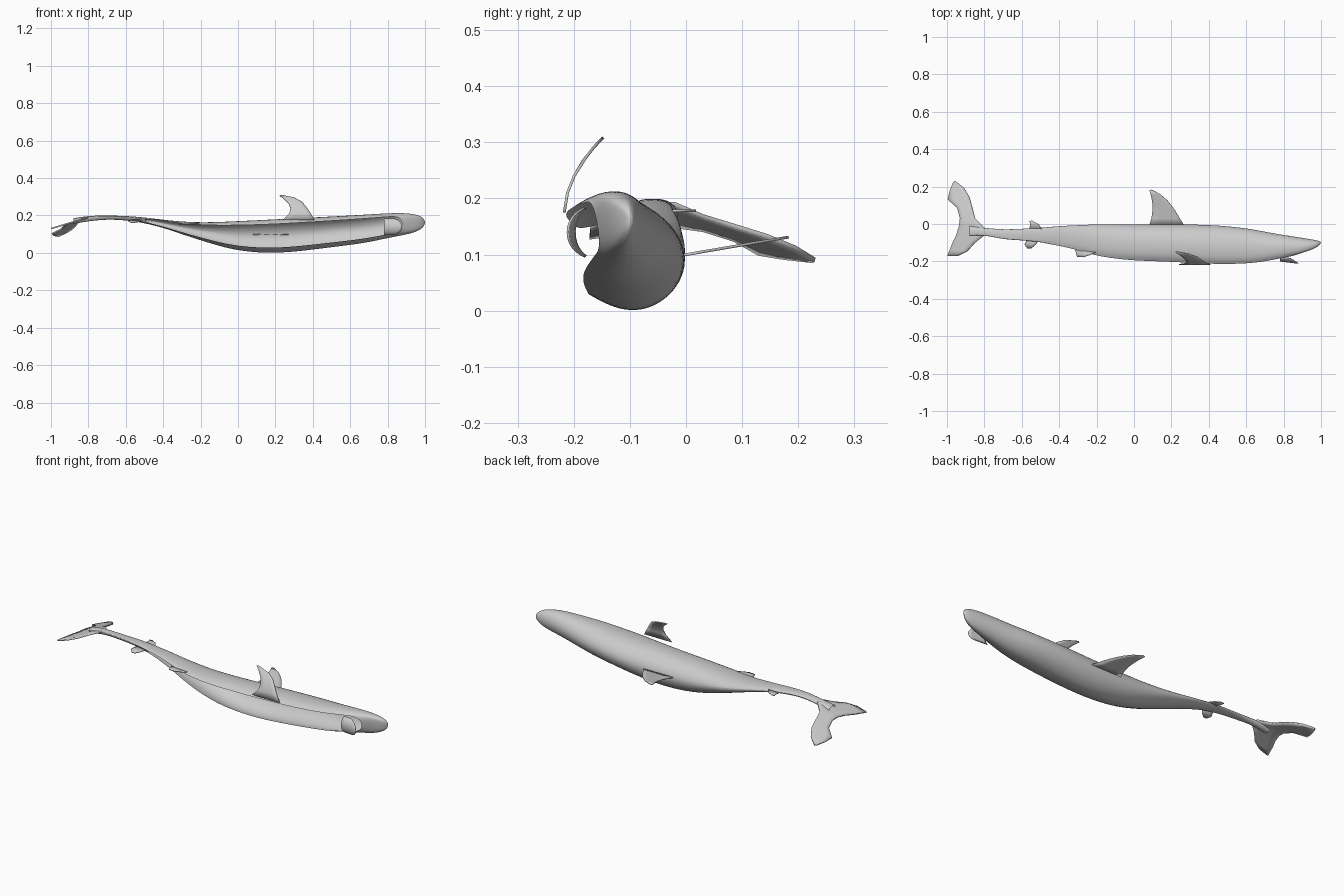
import bpy, bmesh, math

grey = bpy.data.materials.new("skin grey")
grey.diffuse_color = (0.6, 0.6, 0.6, 1)


def make(name, bm, thickness=0.0, levels=0):
    me = bpy.data.meshes.new(name)
    bm.to_mesh(me)
    bm.free()
    ob = bpy.data.objects.new(name, me)
    bpy.context.collection.objects.link(ob)
    me.materials.append(grey)
    if levels:
        sub = ob.modifiers.new("smooth", 'SUBSURF')
        sub.levels = sub.render_levels = levels
    if thickness:
        sol = ob.modifiers.new("thickness", 'SOLIDIFY')
        sol.thickness = thickness
        sol.offset = 0
    bpy.ops.object.select_all(action='DESELECT')
    bpy.context.view_layer.objects.active = ob
    ob.select_set(True)
    bpy.ops.object.shade_smooth_by_angle(angle=math.radians(50))
    return ob


# Body stations: x, back y, belly y, underside z, upper z
stations = [
    (-0.88, -0.01, -0.065, 0.155, 0.185), (-0.80, -0.02, -0.06, 0.17, 0.199),
    (-0.70, -0.03, -0.085, 0.18, 0.20), (-0.60, -0.025, -0.09, 0.175, 0.198),
    (-0.50, -0.02, -0.10, 0.16, 0.19), (-0.40, -0.01, -0.115, 0.135, 0.177),
    (-0.30, -0.005, -0.14, 0.10, 0.167), (-0.20, 0.0, -0.17, 0.068, 0.163),
    (-0.10, 0.0, -0.185, 0.037, 0.165), (0.0, 0.0, -0.195, 0.013, 0.17),
    (0.15, 0.0, -0.20, -0.002, 0.177), (0.30, 0.0, -0.207, 0.006, 0.185),
    (0.45, -0.005, -0.215, 0.025, 0.192), (0.60, -0.02, -0.212, 0.043, 0.20),
    (0.70, -0.04, -0.20, 0.058, 0.206), (0.80, -0.058, -0.18, 0.08, 0.212),
    (0.88, -0.07, -0.165, 0.095, 0.214), (0.94, -0.08, -0.145, 0.108, 0.208),
    (0.98, -0.087, -0.125, 0.127, 0.196), (1.0, -0.095, -0.105, 0.15, 0.175),
]
# Cross-section: back-to-belly fraction, height fraction; open on the belly
section = [(1.0, 0.72), (0.87, 0.93), (0.68, 1.0), (0.48, 1.0), (0.28, 0.88),
           (0.10, 0.58), (-0.01, 0.1), (0.03, -0.35), (0.14, -0.72),
           (0.32, -0.98), (0.50, -1.03), (0.68, -0.92), (0.85, -0.70)]
bm = bmesh.new()
rings = []
for x, y0, y1, z0, z1 in stations:
    zc, h = (z0 + z1) / 2, (z1 - z0) / 2
    rings.append([bm.verts.new((x, y0 + u * (y1 - y0), zc + v * h)) for u, v in section])
n = len(section)
for s, (a, b) in enumerate(zip(rings, rings[1:])):
    for i in range(n - 1):
        bm.faces.new((a[i], a[i + 1], b[i + 1], b[i]))
    # snout and tail stalk close around the belly
    if stations[s][0] >= 0.88 or stations[s][0] < -0.55:
        bm.faces.new((a[n - 1], a[0], b[0], b[n - 1]))
bm.faces.new(rings[-1])
bmesh.ops.recalc_face_normals(bm, faces=bm.faces)
make("body_shell", bm, levels=2)


def fin(name, strips, place, thickness=0.005):
    """Fin from pairs of leading and trailing edge points, lifted by place()."""
    bm = bmesh.new()
    rows = []
    for (ax, ay), (bx, by) in strips:
        rows.append([bm.verts.new(place(ax + (bx - ax) * t / 4, ay + (by - ay) * t / 4))
                     for t in range(5)])
    for a, b in zip(rows, rows[1:]):
        for i in range(4):
            bm.faces.new((a[i], a[i + 1], b[i + 1], b[i]))
    return make(name, bm, thickness)


def tail_height(x, y):
    return (x, y, 0.19 - 0.3 * max(0, -0.8 - x) - 0.23 * max(0, y))


# Tail fin, two swept lobes
fin("tail_fin", [
    ((-0.955, 0.23), (-0.965, 0.225)), ((-0.91, 0.195), (-0.985, 0.175)),
    ((-0.88, 0.145), (-0.995, 0.13)), ((-0.865, 0.09), (-0.945, 0.085)),
    ((-0.85, 0.03), (-0.93, 0.03)), ((-0.80, -0.02), (-0.935, -0.01)),
    ((-0.80, -0.06), (-0.95, -0.06)), ((-0.85, -0.10), (-0.97, -0.10)),
    ((-0.89, -0.145), (-0.985, -0.14)), ((-0.94, -0.17), (-0.998, -0.172))],
    tail_height, 0.008)

# Back fin
fin("back_fin", [
    ((0.27, -0.01), (0.08, -0.01)), ((0.245, 0.03), (0.093, 0.03)),
    ((0.215, 0.08), (0.10, 0.08)), ((0.18, 0.125), (0.097, 0.12)),
    ((0.14, 0.16), (0.09, 0.155)), ((0.095, 0.183), (0.082, 0.18))],
    lambda x, y: (x, y, 0.10 + 0.17 * y))

# Side fin, curving up and over the body
fin("side_fin", [
    ((0.41, 0.175), (0.24, 0.175)), ((0.39, 0.21), (0.275, 0.21)),
    ((0.37, 0.24), (0.28, 0.24)), ((0.34, 0.275), (0.27, 0.265)),
    ((0.30, 0.295), (0.245, 0.29)), ((0.23, 0.309), (0.222, 0.306))],
    lambda x, z: (x, -0.217 + 3.6 * max(0, z - 0.17) ** 2, z))

# Small rear fins
fin("rear_back_fin", [((-0.49, -0.03), (-0.56, -0.03)), ((-0.51, 0.0), (-0.555, 0.0)),
                      ((-0.545, 0.018), (-0.56, 0.016))], lambda x, y: (x, y, 0.178))
fin("rear_belly_fin", [((-0.51, -0.09), (-0.57, -0.08)), ((-0.53, -0.115), (-0.585, -0.11)),
                       ((-0.55, -0.13), (-0.57, -0.13))],
    lambda x, y: (x, y, 0.175 + 0.3 * (y + 0.09)))
fin("pelvic_fin", [((-0.20, -0.15), (-0.32, -0.12)), ((-0.24, -0.168), (-0.31, -0.155)),
                   ((-0.27, -0.178), (-0.305, -0.175))], lambda x, y: (x, y, 0.155))

# Lower jaw, a bowed plate ahead of the open belly
bm = bmesh.new()
rows = []
for i in range(7):
    a = math.radians(-75 + 25 * i)
    z = 0.14 + 0.045 * math.sin(a)
    reach = 0.04 + 0.06 * math.cos(a)
    rows.append([bm.verts.new((0.78 + reach * t / 3,
                               -0.17 - 0.042 * math.cos(a) * (0.7 + 0.1 * t), z))
                 for t in range(4)])
for a, b in zip(rows, rows[1:]):
    for i in range(3):
        bm.faces.new((a[i], a[i + 1], b[i + 1], b[i]))
make("lower_jaw", bm, 0.004, 1)
